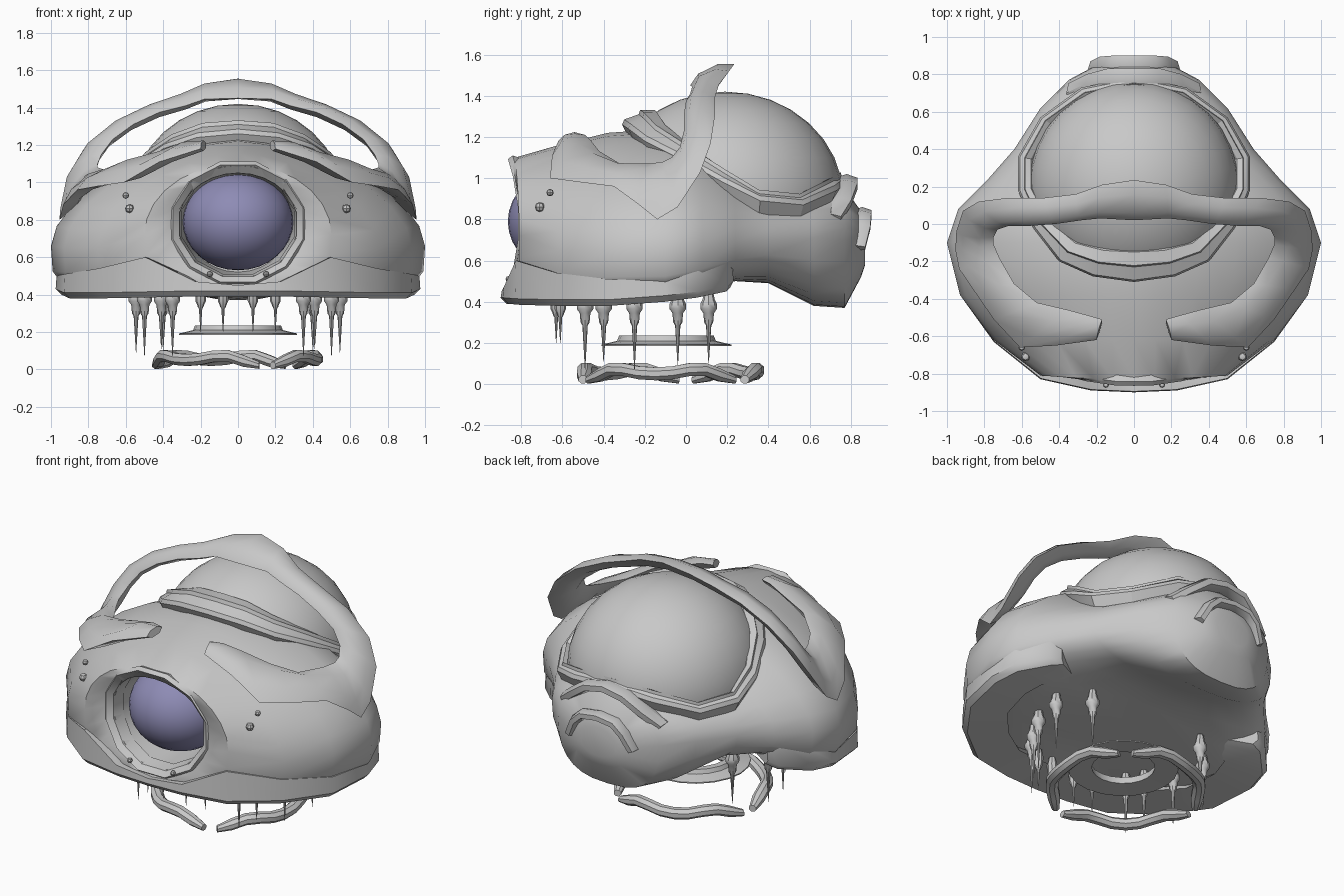
import bpy, bmesh, math
from mathutils import Vector as V

if "Cube" in bpy.data.objects:
    bpy.data.objects.remove(bpy.data.objects["Cube"])


def material(name, col):
    m = bpy.data.materials.new(name)
    m.diffuse_color = (*col, 1)
    m.use_nodes = True
    m.node_tree.nodes["Principled BSDF"].inputs["Base Color"].default_value = m.diffuse_color
    return m


GREY = material("shell grey", (0.58, 0.58, 0.58))
VIOLET = material("eye violet", (0.27, 0.26, 0.46))


def finish(name, bm, mat, angle=38):
    bmesh.ops.recalc_face_normals(bm, faces=bm.faces)
    me = bpy.data.meshes.new(name)
    bm.to_mesh(me)
    bm.free()
    me.materials.append(mat)
    ob = bpy.data.objects.new(name, me)
    bpy.context.collection.objects.link(ob)
    bpy.ops.object.select_all(action='DESELECT')
    ob.select_set(True)
    bpy.context.view_layer.objects.active = ob
    bpy.ops.object.shade_smooth_by_angle(angle=math.radians(angle))
    return ob


def loft(name, rows, mat=GREY, loop=False, angle=38):
    """Skin closed cross-sections; cap the ends unless they form a loop."""
    bm = bmesh.new()
    vs = [[bm.verts.new(p) for p in r] for r in rows]
    n = len(rows[0])
    for i in range(len(rows) if loop else len(rows) - 1):
        a, b = vs[i], vs[(i + 1) % len(rows)]
        for j in range(n):
            bm.faces.new((a[j], a[(j + 1) % n], b[(j + 1) % n], b[j]))
    if not loop:
        bm.faces.new(vs[0])
        bm.faces.new(vs[-1])
    return finish(name, bm, mat, angle)


def sphere(name, c, r, mat=GREY, seg=32, floor=-9):
    bm = bmesh.new()
    bmesh.ops.create_uvsphere(bm, u_segments=seg, v_segments=seg // 2, radius=1)
    for v in bm.verts:
        v.co = V((v.co.x * r[0] + c[0], v.co.y * r[1] + c[1], max(floor, v.co.z * r[2] + c[2])))
    bmesh.ops.remove_doubles(bm, verts=bm.verts, dist=1e-4)
    return finish(name, bm, mat)


def mirrored(half):
    """Half path starting at the x=0 end -> full path, left to right."""
    return [(-p[0], *p[1:]) for p in half[:0:-1]] + list(half)


def sweep(name, path, ref, a, b, n=8, taper=1.0):
    """Elliptical bar: radius a along ref, b across it."""
    P, u, rows = [V(p) for p in path], V(ref), []
    for i, p in enumerate(P):
        t = P[min(i + 1, len(P) - 1)] - P[max(i - 1, 0)]
        v = t.cross(u).normalized()
        k = taper if i in (0, len(P) - 1) else 1
        rows.append([p + u * a * k * math.cos(2 * math.pi * (j + .5) / n)
                     + v * b * k * math.sin(2 * math.pi * (j + .5) / n) for j in range(n)])
    return loft(name, rows)


# Main shell: y, half width, top z, widest z, bottom z, lower roundness
sections = [
    (-.45, .28, 1.03, .78, .52, 1), (-.83, .32, 1.05, .78, .49, 1),
    (-.86, .36, 1.09, .78, .44, .9), (-.83, .50, 1.10, .72, .42, .7),
    (-.62, .75, 1.16, .65, .42, .4), (-.38, .93, 1.22, .65, .43, .35),
    (-.10, 1.0, 1.24, .66, .43, .35), (.08, .94, 1.20, .68, .46, .4),
    (.24, .78, 1.08, .69, .50, .55), (.40, .64, .96, .70, .49, .7),
    (.62, .50, .93, .71, .38, .75), (.77, .35, .95, .70, .37, .75),
    (.85, .20, .84, .68, .52, .8), (.87, .12, .76, .66, .58, .9)]
rows = []
for i, (y, w, zt, zm, zb, e) in enumerate(sections):
    ring = []
    for k in range(28):
        t = 2 * math.pi * k / 28
        c, s = math.cos(t), math.sin(t)
        yy = y + (.055 * c * c if 0 < i < 3 else .02 * c * c if i == 3 else 0)  # eye sits proud at the sides
        px = 1.25 if 3 < i < 9 else 1  # flatter cheeks above the widest line
        if s >= -1e-6:
            ring.append((w * math.copysign(abs(c) ** px, c), yy, zm + (zt - zm) * max(s, 0) ** (1 + (px - 1) * .5)))
        else:
            z = zm - (zm - zb) * abs(s) ** e
            if 3 < i < 8 and k == 21:
                z += .08  # hollow mouth roof
            ring.append((w * math.copysign(abs(c) ** e, c), yy, z))
    rows.append(ring)
loft("head_shell", rows)

# Lower lip band: x, y, top z, bottom z
lip = mirrored([
    (0, -.90, .45, .39), (.23, -.89, .47, .39), (.50, -.83, .60, .385),
    (.75, -.63, .54, .38), (.93, -.38, .51, .38), (.975, -.10, .50, .40),
    (.94, .06, .55, .42), (.80, .21, .63, .45), (.73, .23, .60, .47)])
rows = []
for x, y, zt, zb in lip:
    d = (V((0, -.2, 0)) - V((x, y, 0))).normalized()
    p = V((x, y, 0))
    rows.append([p + d * .005 + V((0, 0, zt)), p + V((0, 0, zb + .03)), p + d * .03 + V((0, 0, zb)),
                 p + d * .27 + V((0, 0, zb + .025)), p + d * .2 + V((0, 0, zt - .02))])
loft("lower_lip", rows, angle=45)

# Eye, socket frame and small face bumps
sphere("eye", (0, -.57, .79), (.295, .295, .26), VIOLET)
rows = []
for k in range(12):
    t = 2 * math.pi * (k + .5) / 12
    c, s = math.cos(t), math.sin(t)
    rows.append([(r * c, y + .055 * c * c, .78 + r * .9 * s) for r, y in
                 ((.31, -.76), (.325, -.84), (.36, -.868), (.38, -.845), (.345, -.76))])
loft("eye_frame", rows, loop=True)
for sx in (-1, 1):
    for i, (x, y, z, r) in enumerate([(.58, -.71, .86, .024), (.48, -.79, .80, .014),
                                      (.60, -.66, .93, .018), (.15, -.86, .51, .016)]):
        sphere(f"face_bump_{i}_{sx}", (sx * x, y, z), (r, r, r), seg=8)

# Cranium dome and its collar
sphere("cranium_dome", (0, .19, .90), (.565, .575, .52), floor=.78)
half = [(0, -.31, 1.26, .16, .07), (.22, -.28, 1.24, .15, .08), (.40, -.20, 1.18, .13, .08),
        (.54, -.02, 1.09, .09, .07), (.62, .18, .98, .07, .06), (.62, .36, .89, .07, .04),
        (.50, .57, .87, .06, .04), (.28, .73, .94, .06, .05), (0, .785, .98, .06, .03)]
rows = []
for x, y, z, inw, up in half + [(-p[0], *p[1:]) for p in half[-2:0:-1]]:
    p = V((x, y, z))
    d = V((-x, .25 - y, 0)).normalized()
    rows.append([p, p + d * .01 + V((0, 0, .025)), p + d * inw * .5 + V((0, 0, up * .5 + .015)),
                 p + d * inw * .55 + V((0, 0, up * .6 + .03)), p + d * inw + V((0, 0, up)),
                 p + d * (inw + .05) + V((0, 0, up - .08)), p + d * .04 - V((0, 0, .08))])
loft("dome_collar", rows, loop=True, angle=30)

# Brow plates joined by the crest arch: inner rail, outer rail
rails = [
    ((0, .02, 1.45), (0, .235, 1.555)), ((.18, .03, 1.445), (.17, .21, 1.52)),
    ((.28, .02, 1.41), (.31, .16, 1.455)), ((.42, .0, 1.375), (.48, .14, 1.39)),
    ((.56, -.01, 1.31), (.67, .14, 1.30)), ((.67, -.01, 1.23), (.83, .12, 1.17)),
    ((.73, -.03, 1.15), (.915, .07, 1.03)), ((.75, -.07, 1.10), (.95, -.04, .86)),
    ((.75, -.11, 1.08), (.955, -.14, .80)),
    ((.72, -.18, 1.07), (.935, -.24, .88)), ((.64, -.32, 1.07), (.86, -.35, .96)),
    ((.52, -.42, 1.13), (.75, -.51, .98)), ((.35, -.46, 1.18), (.61, -.66, 1.00)),
    ((.24, -.49, 1.21), (.42, -.65, 1.11)), ((.17, -.51, 1.21), (.20, -.62, 1.18))]
full = [tuple((-p[0], p[1], p[2]) for p in r) for r in rails[:0:-1]] + rails
full = [(V(a), V(b)) for a, b in full]
rows = []
for i, (a, b) in enumerate(full):
    p, q = full[max(i - 1, 0)], full[min(i + 1, len(full) - 1)]
    n = ((q[0] + q[1]) - (p[0] + p[1])).cross(b - a).normalized()
    h = .022 if i in (0, len(full) - 1) else .034
    rows.append([a, a.lerp(b, .25) + n * h, a.lerp(b, .7) + n * h, b,
                 a.lerp(b, .7) - n * h, a.lerp(b, .25) - n * h])
loft("crest_arch_and_brows", rows, angle=55)

# Stacked chevron plates on the back of the neck
sweep("neck_plate_upper", mirrored([(0, .78, .985), (.13, .78, .96), (.24, .75, .88), (.34, .70, .80)]),
      (0, 1, 0), .06, .035, 6)
sweep("neck_plate_lower", mirrored([(0, .855, .83), (.11, .855, .815), (.17, .85, .76), (.22, .825, .66)]),
      (0, 1, 0), .052, .03, 6)

# Ring of fangs under the mouth: x, y, tip z
fangs = [(.08, -.63, .20), (.20, -.61, .20), (.35, -.49, .07), (.41, -.40, .11),
         (.50, -.25, .07), (.545, -.04, .09), (.40, .11, .10)]
for sx in (-1, 1):
    for i, (x, y, tip) in enumerate(fangs):
        k = .7 if tip == .2 else 1
        prof = [(.02, .46), (.03, .41), (.04 * k, .39), (.04 * k, .365), (.026 * k, .345),
                (.022 * k, .335 if k < 1 else .30), (.013 * k, .325 if k < 1 else .285), (.001, tip)]
        loft(f"fang_{i}_{sx}", [[(sx * x + r * math.cos(j * math.pi / 4), y + r * math.sin(j * math.pi / 4), z)
                                for j in range(8)] for r, z in prof])

# Floating ring plate below the mouth
rows = []
for k in range(20):
    t = 2 * math.pi * k / 20
    rows.append([(r * math.cos(t), -.095 + r * math.sin(t), z) for r, z in
                 ((.315, .185), (.315, .192), (.24, .21), (.23, .235), (.19, .235), (.18, .19))])
loft("ring_plate", rows, loop=True, angle=30)

# Three curved mandible segments resting on the ground
lift = [.022, .045, .072, .07, .055, .05, .055, .07, .072, .045, .022]
for i in range(3):
    path = []
    for k, z in enumerate(lift):
        t = math.radians(-65 + 120 * i + 11 * k)
        r = .44 if k in (0, 10) else .42
        path.append((r * math.cos(t), -.075 + r * math.sin(t), z))
    sweep(f"mandible_{i}", path, (0, 0, 1), .034, .038, 8, taper=.6)
